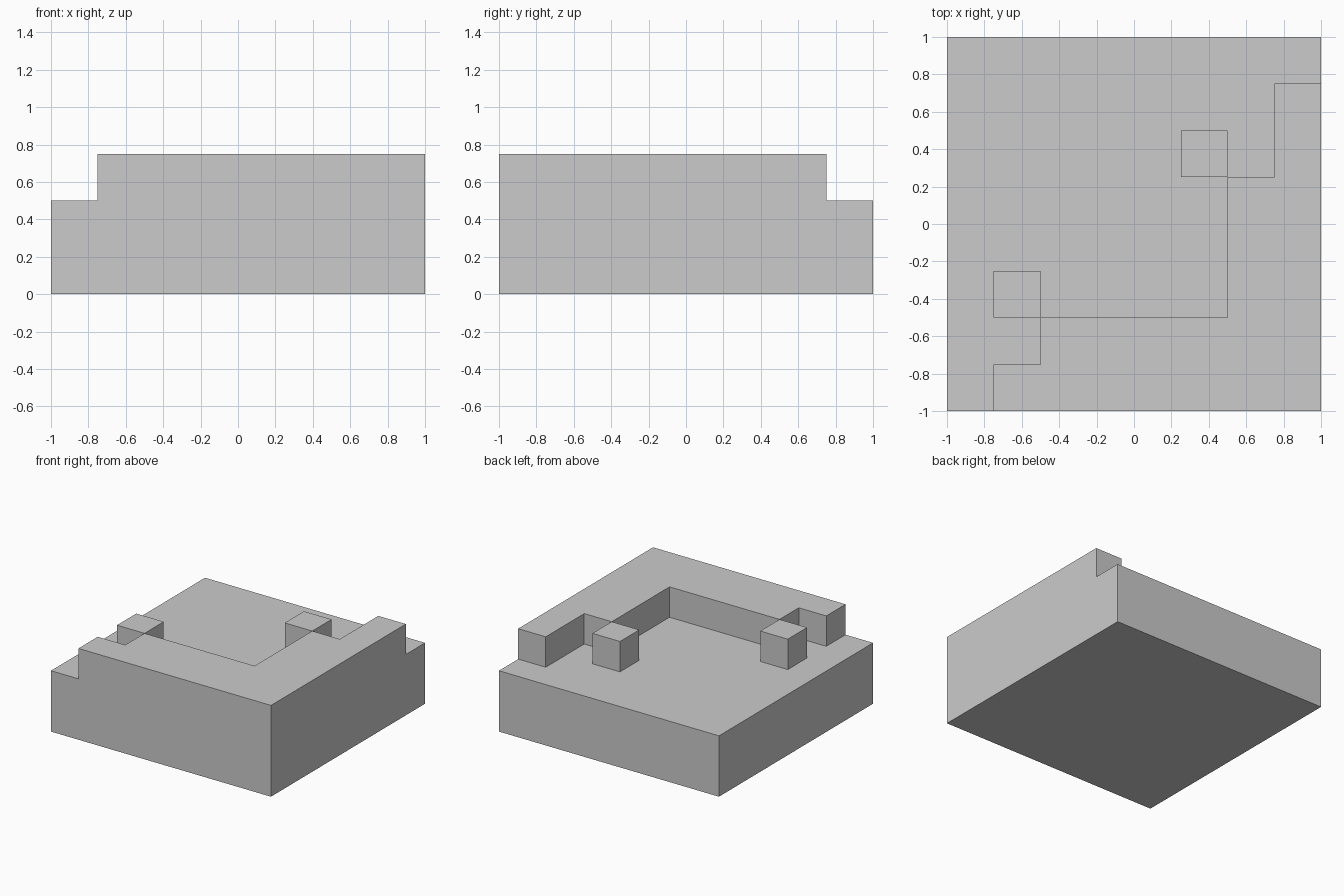
import bpy
import bmesh
from mathutils import Vector

if "Cube" in bpy.data.objects:
    bpy.data.objects.remove(bpy.data.objects["Cube"])

CELL = 0.25      # module of the design
FLOOR = 0.5      # height of the base slab
STEP = 0.25      # height of the wall and the loose blocks


def add_object(name, bm):
    bmesh.ops.recalc_face_normals(bm, faces=bm.faces)
    mesh = bpy.data.meshes.new(name)
    bm.to_mesh(mesh)
    bm.free()
    bpy.context.collection.objects.link(bpy.data.objects.new(name, mesh))


def extrude_up(bm, faces, height):
    """Raise faces, leaving the originals in place; return the new faces."""
    result = bmesh.ops.extrude_face_region(bm, geom=faces, use_keep_orig=True)["geom"]
    verts = [g for g in result if isinstance(g, bmesh.types.BMVert)]
    bmesh.ops.translate(bm, verts=verts, vec=(0, 0, height))
    return [g for g in result if isinstance(g, bmesh.types.BMFace)]


def in_wall(p):
    """Stepped corner wall along the front and right sides."""
    right = (p.x > 0.5 and p.y < 0.25) or (p.x > 0.75 and p.y < 0.75)
    front = (p.y < -0.5 and p.x > -0.5) or (p.y < -0.75 and p.x > -0.75)
    return right or front


# Base slab with the corner wall raised out of its top
bm = bmesh.new()
bmesh.ops.create_grid(bm, x_segments=8, y_segments=8, size=1)
top = extrude_up(bm, bm.faces[:], FLOOR)
wall = [f for f in top if in_wall(f.calc_center_median())]
extrude_up(bm, wall, STEP)
bmesh.ops.delete(bm, geom=wall, context='FACES')
bmesh.ops.recalc_face_normals(bm, faces=bm.faces)
bmesh.ops.dissolve_limit(bm, angle_limit=0.01, verts=bm.verts[:], edges=bm.edges[:])
add_object("base_with_corner_wall", bm)

# Loose blocks touching the wall corner to corner
for name, x, y in (("block_right", 0.375, 0.375), ("block_left", -0.625, -0.375)):
    bm = bmesh.new()
    bmesh.ops.create_cube(bm, size=CELL)
    bmesh.ops.translate(bm, verts=bm.verts, vec=Vector((x, y, FLOOR + STEP / 2)))
    add_object(name, bm)
